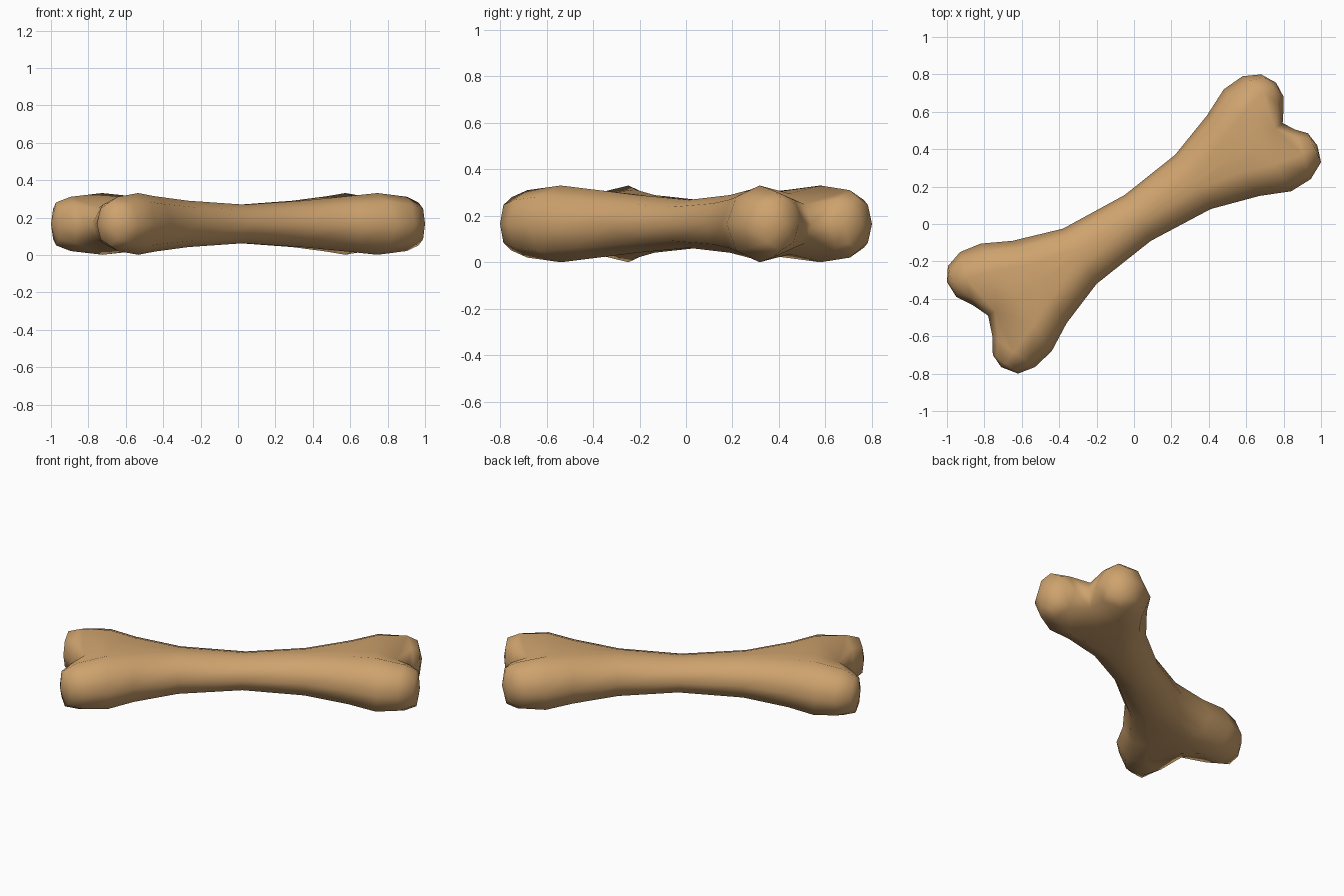
import bpy, bmesh, math
from mathutils import Vector

if "Cube" in bpy.data.objects:
    bpy.data.objects.remove(bpy.data.objects["Cube"])

ZC = 0.166
bm = bmesh.new()


def vert(p, z):
    return bm.verts.new((p[0], p[1], ZC + z))


def bridge(r0, r1):
    n = len(r0)
    for i in range(n):
        j = (i + 1) % n
        bm.faces.new((r0[i], r0[j], r1[j], r1[i]))


def side_arc(outer, other, inset, h):
    """Half-round edge, from ridge top over the outer side to ridge bottom."""
    o = Vector(outer)
    ridge = o + (Vector(other) - o).normalized() * inset
    return [vert(ridge + (o - ridge) * math.sin(k * math.pi / 4),
                 h * math.cos(k * math.pi / 4)) for k in range(5)]


def lobe_ring(outer, inner, h):
    o, i = Vector(outer), Vector(inner)
    m = (o + i) / 2
    return [vert(m + (o - m) * math.sin(k * math.pi / 4),
                 h * math.cos(k * math.pi / 4)) for k in range(8)]


# Shaft stations: edge A, edge B, ridge inset, ridge height, middle height
stations = [
    ((-.82, -.105), (-.44, -.68), .17, .165, .130),
    ((-.65, -.09), (-.36, -.53), .155, .148, .135),
    ((-.38, -.025), (-.20, -.32), .13, .124, .122),
    ((-.05, .155), (.09, -.09), .115, .103, .104),
    ((.22, .37), (.41, .08), .13, .124, .122),
    ((.39, .58), (.67, .15), .155, .148, .135),
    ((.48, .72), (.84, .175), .17, .165, .130),
]
rings = []
for a, b, inset, h, mid in stations:
    c = (Vector(a) + Vector(b)) / 2
    A, B = side_arc(a, b, inset, h), side_arc(b, a, inset, h)
    top, bot = vert(c, mid), vert(c, -mid)
    rings.append((A, B, top, bot, A + [bot] + B[::-1] + [top]))
for r0, r1 in zip(rings, rings[1:]):
    bridge(r0[4], r1[4])


# Ends: the shaft splits at a notch into two rounded knobs
def knob_end(station, notch, saddle, knobs):
    A, B, top, bot, _ = station
    n_top, n_mid, n_bot = vert(saddle, .085), vert(notch, 0), vert(saddle, -.085)
    for s in (A, B):
        bm.faces.new((s[0], top, n_top))
        bm.faces.new((s[4], bot, n_bot))
    for s, (o1, i1, o2, i2, pole) in zip((A, B), knobs):
        r0 = s + [n_bot, n_mid, n_top]
        r1, r2 = lobe_ring(o1, i1, .145), lobe_ring(o2, i2, .115)
        bridge(r0, r1)
        bridge(r1, r2)
        p = vert(pole, 0)
        for k in range(8):
            bm.faces.new((r2[k], r2[(k + 1) % 8], p))


knob_end(rings[0], (-.78, -.49), (-.745, -.465), (
    ((-.93, -.15), (-.86, -.435), (-.995, -.225), (-.95, -.39), (-1, -.31)),
    ((-.53, -.765), (-.757, -.6), (-.62, -.80), (-.755, -.70), (-.71, -.765))))
knob_end(rings[-1], (.795, .54), (.755, .51), (
    ((.58, .79), (.80, .62), (.68, .80), (.80, .68), (.76, .755)),
    ((.945, .24), (.86, .505), (1, .33), (.93, .485), (.98, .42))))

bmesh.ops.recalc_face_normals(bm, faces=bm.faces)
for f in bm.faces:
    f.smooth = True
mesh = bpy.data.meshes.new("bone")
bm.to_mesh(mesh)
bm.free()

mat = bpy.data.materials.new("tan bone")
mat.diffuse_color = (.62, .365, .155, 1)
mat.use_nodes = True
mat.node_tree.nodes["Principled BSDF"].inputs["Base Color"].default_value = mat.diffuse_color
mesh.materials.append(mat)
bone = bpy.data.objects.new("bone", mesh)
bpy.context.collection.objects.link(bone)
